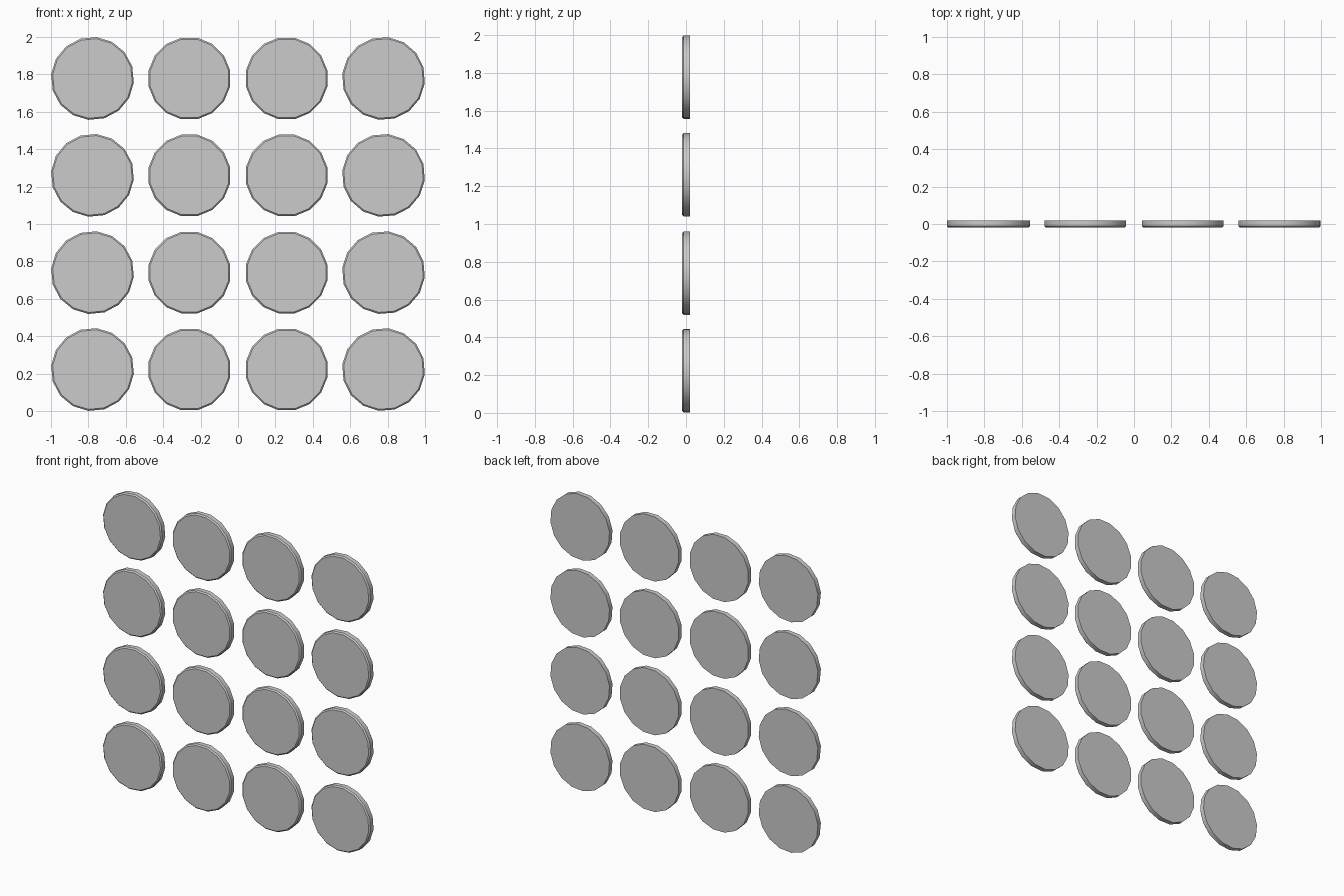
import bpy, bmesh, math
from mathutils import Matrix

cube = bpy.data.objects.get("Cube")
if cube:
    bpy.data.objects.remove(cube, do_unlink=True)

SIDES = 16
RADIUS = 0.222
DEPTH = 0.04
CHAMFER = 0.008
OFFSETS = (-0.778, -0.26, 0.26, 0.778)
STEP = 2 * math.pi / SIDES
TURNS = (0.25, 0.5, 0.5, 0.3)


def make_disc_mesh():
    """Flat disc facing -y with a chamfered front rim."""
    bm = bmesh.new()
    bmesh.ops.create_cone(bm, cap_ends=True, segments=SIDES,
                          radius1=RADIUS, radius2=RADIUS, depth=DEPTH)
    rim = [e for e in bm.edges if all(v.co.z > 0 for v in e.verts)]
    bmesh.ops.bevel(bm, geom=rim, offset=CHAMFER, segments=1,
                    profile=0.5, affect='EDGES')
    bmesh.ops.rotate(bm, verts=bm.verts,
                     matrix=Matrix.Rotation(math.pi / 2, 3, 'X'))
    mesh = bpy.data.meshes.new("disc")
    bm.to_mesh(mesh)
    bm.free()
    return mesh


# Grid of separate discs sharing one mesh
disc_mesh = make_disc_mesh()
discs = []
for row, z in enumerate(OFFSETS, 1):
    for col, x in enumerate(OFFSETS, 1):
        disc = bpy.data.objects.new(f"disc_row_{row}_column_{col}", disc_mesh)
        disc.location = (x, 0, 1 + z)
        disc.rotation_euler.y = TURNS[col - 1] * STEP
        bpy.context.collection.objects.link(disc)
        discs.append(disc)

# Smooth round walls, crisp rims
bpy.ops.object.select_all(action='DESELECT')
discs[0].select_set(True)
bpy.context.view_layer.objects.active = discs[0]
bpy.ops.object.shade_smooth_by_angle(angle=math.radians(30))
